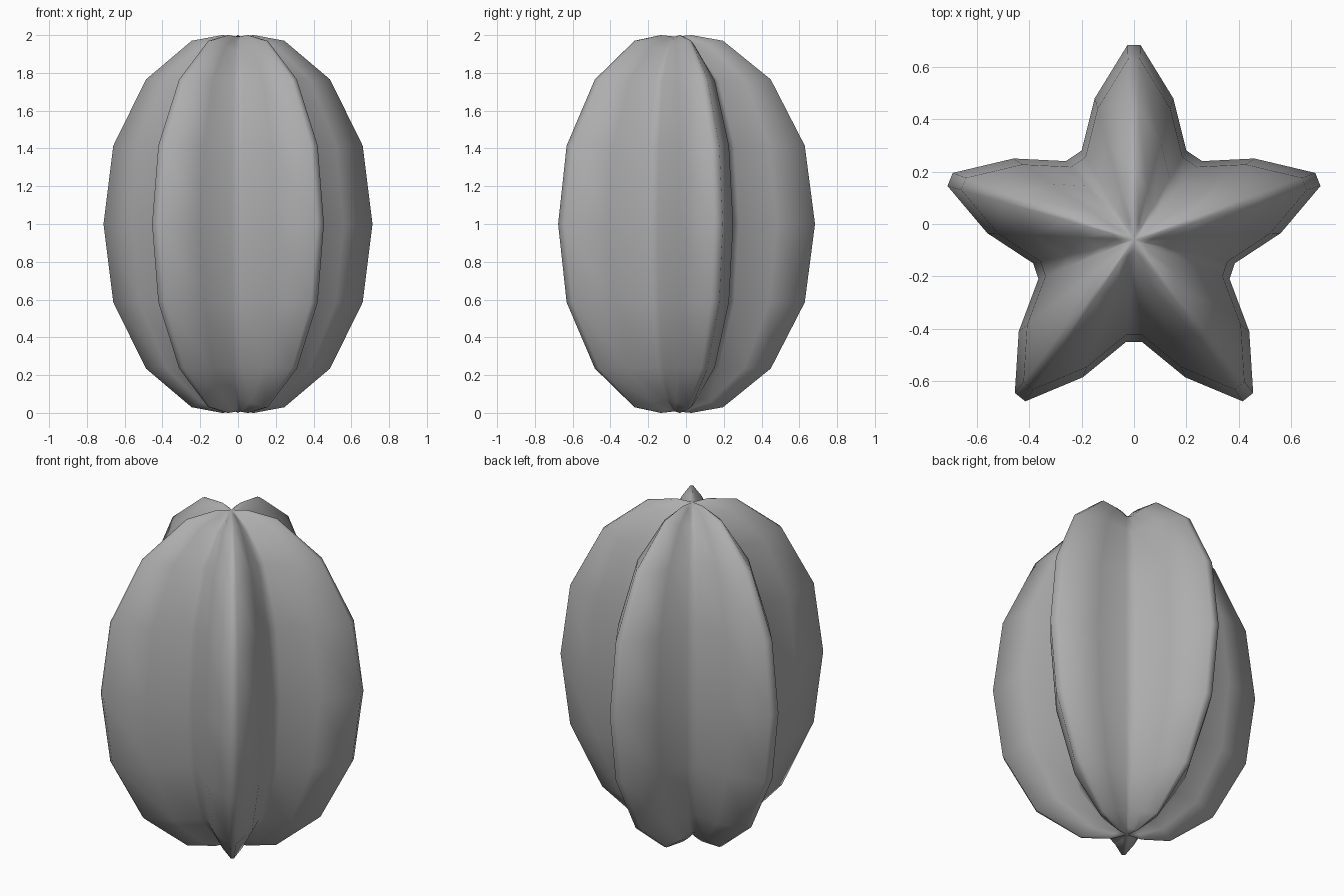
import bpy, bmesh, math

if "Cube" in bpy.data.objects:
    bpy.data.objects.remove(bpy.data.objects["Cube"])

CY = -0.06   # centre axis of the star section
R = 0.735    # distance from the axis to the rib tips

# Right half of the widest star section, from back tip round to front valley
half = [(.025, .683), (.15, .48), (.20, .28), (.26, .24), (.46, .25),
        (.692, .195), (.712, .145), (.56, -.035), (.385, -.15), (.365, -.21),
        (.44, -.41), (.455, -.645), (.415, -.677), (.195, -.585), (.03, -.45)]
star = half + [(-x, y) for x, y in reversed(half)]

# Upper half of the profile: (section scale, height above middle, valley sink)
upper = [(.927, .415), (.685, .765), (.345, .97), (.12, 1.0)]
sinks = [0, .02, .11, .06]
profile = ([(s, -h, -d) for (s, h), d in zip(upper[::-1], sinks[::-1])]
           + [(1, 0, 0)] + [(s, h, d) for (s, h), d in zip(upper, sinks)])


def ring_point(x, y, scale, height, sink):
    """Star point at one level, with the valleys sunk towards the middle."""
    depth = max(0, 1 - math.hypot(x, y - CY) / R)
    return (x * scale, CY + (y - CY) * scale, 1 + height - sink * depth)


# Ribbed star fruit body: stacked star rings closed at both poles
bm = bmesh.new()
rings = [[bm.verts.new(ring_point(x, y, *level)) for x, y in star]
         for level in profile]
n = len(star)
for a, b in zip(rings, rings[1:]):
    for i in range(n):
        j = (i + 1) % n
        bm.faces.new((a[i], a[j], b[j], b[i]))
for ring, z in ((rings[0], .008), (rings[-1], 1.992)):
    pole = bm.verts.new((0, CY, z))
    for i in range(n):
        bm.faces.new((ring[i], ring[(i + 1) % n], pole))
bmesh.ops.recalc_face_normals(bm, faces=bm.faces)
for f in bm.faces:
    f.smooth = True

mesh = bpy.data.meshes.new("star_fruit")
bm.to_mesh(mesh)
bm.free()

# Dark grey skin
skin = bpy.data.materials.new("skin")
skin.diffuse_color = (.42, .42, .42, 1)
skin.use_nodes = True
skin.node_tree.nodes["Principled BSDF"].inputs["Base Color"].default_value = skin.diffuse_color
mesh.materials.append(skin)
bpy.context.collection.objects.link(bpy.data.objects.new("star_fruit", mesh))
